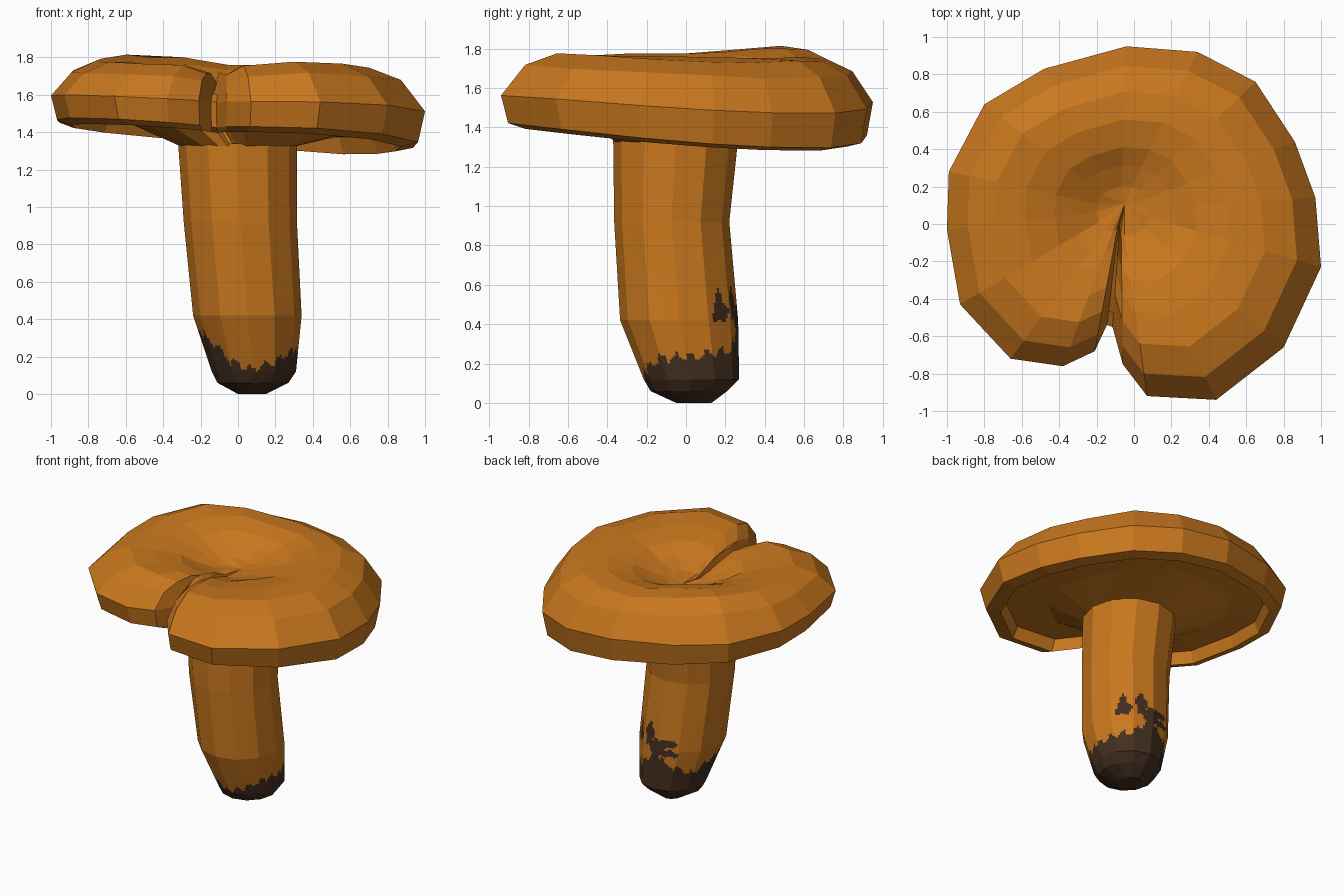
import bpy, bmesh, math, random

if "Cube" in bpy.data.objects:
    bpy.data.objects.remove(bpy.data.objects["Cube"])
random.seed(4)


def material(name, rgb):
    m = bpy.data.materials.new(name)
    m.diffuse_color = (*rgb, 1)
    m.use_nodes = True
    m.node_tree.nodes["Principled BSDF"].inputs["Base Color"].default_value = m.diffuse_color
    return m


orange = material("ochre_orange", (0.585, 0.187, 0.013))
soil = material("dark_soil_brown", (0.056, 0.027, 0.014))


def make_object(name, bm, mats):
    bmesh.ops.recalc_face_normals(bm, faces=bm.faces)
    me = bpy.data.meshes.new(name)
    bm.to_mesh(me)
    bm.free()
    for m in mats:
        me.materials.append(m)
    ob = bpy.data.objects.new(name, me)
    bpy.context.collection.objects.link(ob)
    return ob


def skin(bm, rings):
    """Bridge closed rings of equal length with quads."""
    n = len(rings[0])
    for a, b in zip(rings, rings[1:]):
        for i in range(n):
            j = (i + 1) % n
            bm.faces.new((a[i], a[j], b[j], b[i]))


# Cap: outline seen from above (x, y, swelling), with the front notch
outline = [(-0.04, 0.95, 0.96), (-0.48, 0.83, 1.05), (-0.80, 0.64, 1.03), (-0.99, 0.28, 0.9),
           (-1.0, -0.03, 0.83), (-0.93, -0.43, 0.78), (-0.66, -0.72, 0.78),
           (-0.38, -0.76, 0.78), (-0.21, -0.68, 0.65), (-0.145, -0.54, 0.3),
           (-0.115, -0.55, 0.3), (-0.06, -0.75, 0.65), (0.07, -0.92, 0.85),
           (0.44, -0.94, 0.92), (0.80, -0.66, 0.98), (1.0, -0.23, 1), (0.97, 0.14, 1),
           (0.86, 0.44, 1), (0.65, 0.76, 1), (0.34, 0.92, 0.97)]
CX, CY = -0.07, 0.08
top = [(0.14, 0.10), (0.27, 0.145), (0.38, 0.20), (0.55, 0.235), (0.72, 0.235),
       (0.88, 0.165), (1.0, 0.0)]
under = [(0.965, -0.15), (0.88, -0.175), (0.85, -0.09), (0.6, -0.115)]


def tilt(x, y):
    return 1.545 - 0.05 * x - 0.02 * y - 0.05 * max(x, 0) * y


bm = bmesh.new()
rings = []
for s, dz in top + under:
    ring = []
    for k, (x, y, h) in enumerate(outline):
        px, py = CX + (x - CX) * s, CY + (y - CY) * s
        if k == 10 and dz > 0 and s < 0.8:   # right lobe stays high along the crease
            h = 0.7
        if dz > 0:
            d = dz * h + (random.uniform(-0.008, 0.008) if s < 0.95 else 0)
        else:
            d = dz - (0.022 * (px + py) if dz < 0 else 0)
        ring.append(bm.verts.new((px, py, tilt(px, py) + d)))
    rings.append(ring)
neck = []
for x, y, h in outline:
    a = math.atan2(y - CY, x - CX)
    neck.append(bm.verts.new((0.31 * math.cos(a), -0.05 + 0.31 * math.sin(a), 1.325)))
rings.append(neck)
skin(bm, rings)
centre = bm.verts.new((CX + 0.02, CY + 0.03, 1.62))
n = len(outline)
for i in range(n):
    bm.faces.new((centre, rings[0][i], rings[0][(i + 1) % n]))
make_object("cap", bm, [orange])

# Stem: sections as (z, x min, x max, y min, y max)
sections = [(0.0, 0.0, 0.15, -0.05, 0.13), (0.06, -0.11, 0.27, -0.18, 0.21),
            (0.12, -0.14, 0.31, -0.215, 0.27), (0.42, -0.24, 0.34, -0.335, 0.265),
            (0.92, -0.29, 0.315, -0.365, 0.22), (1.34, -0.32, 0.315, -0.37, 0.265)]
SIDES, SUB = 12, 10


def section_points(z, x0, x1, y0, y1):
    pts = []
    for i in range(SIDES):
        a = 2 * math.pi * i / SIDES
        pts.append(((x0 + x1) / 2 + (x1 - x0) / 2 * math.cos(a),
                    (y0 + y1) / 2 + (y1 - y0) / 2 * math.sin(a), z))
    # split each flat side so the soil edge can be ragged
    out = []
    for i in range(SIDES):
        p, q = pts[i], pts[(i + 1) % SIDES]
        for k in range(SUB):
            t = k / SUB
            out.append([p[c] + (q[c] - p[c]) * t for c in range(3)])
    return out


bm = bmesh.new()
rows = [section_points(*s) for s in sections]
steps = [1, 1, 30, 40, 1]
rings = []
for a, b, st in zip(rows, rows[1:], steps):
    for k in range(st):
        t = k / st
        rings.append([bm.verts.new([p[c] + (q[c] - p[c]) * t for c in range(3)])
                      for p, q in zip(a, b)])
rings.append([bm.verts.new(p) for p in rows[-1]])
skin(bm, rings)
bm.faces.new(rings[0])
bm.faces.new(rings[-1])

# Soil stain: height limit every 30 degrees, counted from +x
limits = [0.23, 0.25, 0.27, 0.40, 0.30, 0.24, 0.33, 0.32, 0.18, 0.13, 0.17, 0.23]


def blob(deg, z, d0, z0, dr, zr):
    """Ragged elliptical patch in angle and height."""
    r = math.hypot((deg - d0) / dr, (z - z0) / zr)
    return r < 1 + 0.25 * math.sin(deg * 0.4) * math.cos(z * 60)


# patches on the back: (angle, height, half width, half height)
spots = [(45, 0.46, 13, 0.05), (45, 0.52, 5, 0.05), (76, 0.50, 10, 0.09),
         (92, 0.43, 16, 0.07), (108, 0.47, 14, 0.03), (112, 0.40, 14, 0.025)]
gaps = [(114, 0.34, 9, 0.03), (62, 0.36, 6, 0.05)]
for f in bm.faces:
    c = f.calc_center_median()
    deg = math.degrees(math.atan2(c.y, c.x - 0.07)) % 360
    i, t = int(deg // 30) % 12, (deg % 30) / 30
    lim = limits[i] * (1 - t) + limits[(i + 1) % 12] * t
    lim += 0.022 * math.sin(deg * 0.31) + 0.008 * math.sin(deg * 0.83)
    stained = c.z < lim or any(blob(deg, c.z, *s) for s in spots)
    clean = any(blob(deg, c.z, *g) for g in gaps)
    f.material_index = 1 if stained and not clean else 0
make_object("stem", bm, [orange, soil])
